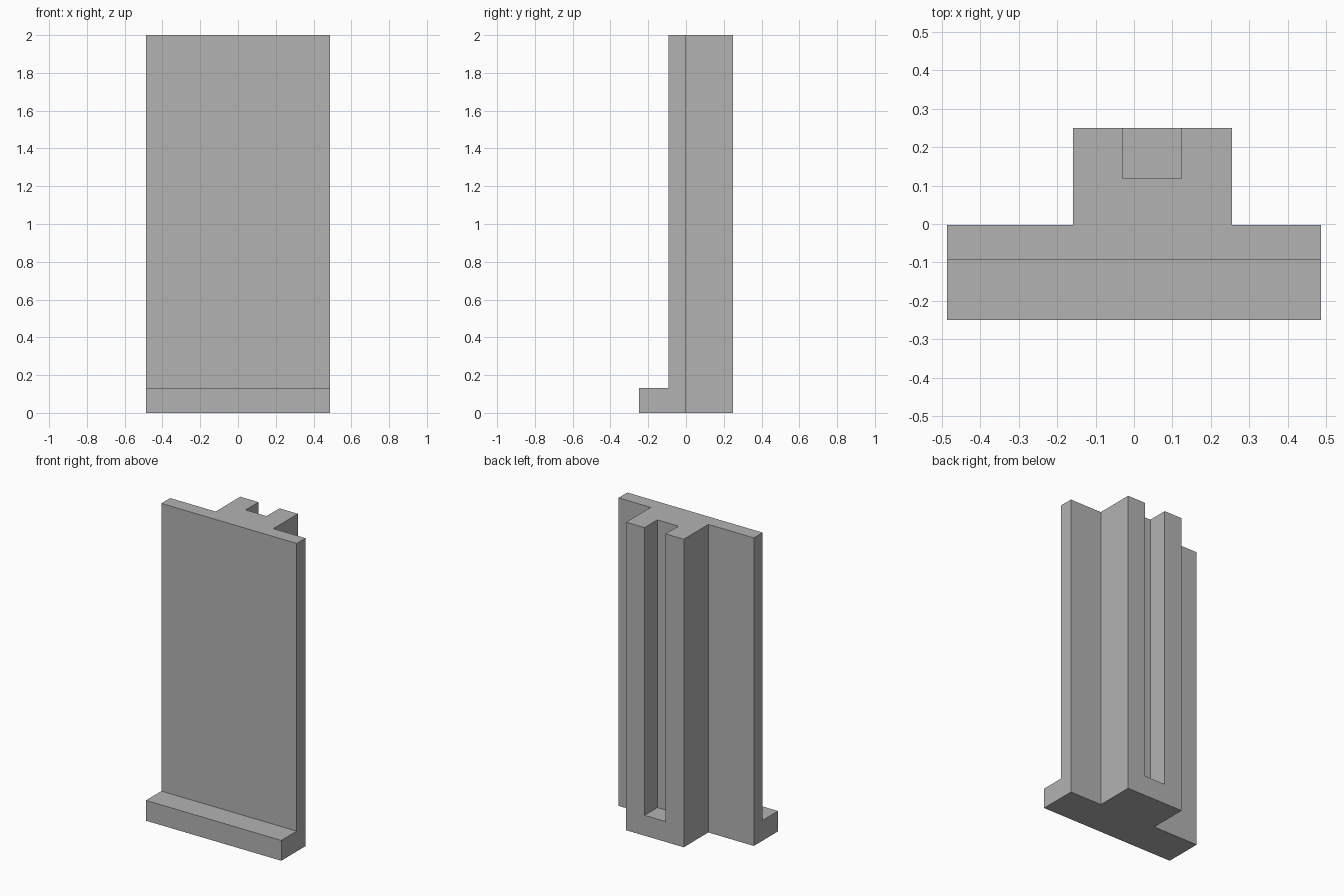
import bpy
import bmesh

cube = bpy.data.objects.get("Cube")
if cube:
    bpy.data.objects.remove(cube, do_unlink=True)

grey = bpy.data.materials.new("plain grey")
grey.use_nodes = True
colour = (0.45, 0.45, 0.45, 1)
grey.diffuse_color = colour
grey.node_tree.nodes["Principled BSDF"].inputs["Base Color"].default_value = colour

HEIGHT, LEDGE = 2.0, 0.132
HALF_W = 0.486
FRONT, PLATE_FRONT, PLATE_BACK, BACK = -0.25, -0.092, -0.002, 0.25
RIB_R, RIB_L = -0.159, 0.255
SLOT_R, SLOT_L, SLOT_Y = -0.028, 0.123, 0.118


def prism(bm, outline, z0, z1):
    """Extrude a flat outline upward into a closed solid."""
    face = bm.faces.new([bm.verts.new((x, y, z0)) for x, y in outline])
    top = bmesh.ops.extrude_face_region(bm, geom=[face])["geom"]
    verts = [v for v in top if isinstance(v, bmesh.types.BMVert)]
    bmesh.ops.translate(bm, verts=verts, vec=(0, 0, z1 - z0))
    bmesh.ops.recalc_face_normals(bm, faces=bm.faces)


def make_object(name, outline, z0, z1):
    bm = bmesh.new()
    prism(bm, outline, z0, z1)
    mesh = bpy.data.meshes.new(name)
    bm.to_mesh(mesh)
    bm.free()
    mesh.materials.append(grey)
    obj = bpy.data.objects.new(name, mesh)
    bpy.context.collection.objects.link(obj)
    return obj


def rect(x0, x1, y0, y1):
    return [(x0, y0), (x1, y0), (x1, y1), (x0, y1)]


# Front plate with the off-centre rib behind it, as one T-shaped section
panel = make_object("panel", [
    (-HALF_W, PLATE_FRONT), (HALF_W, PLATE_FRONT), (HALF_W, PLATE_BACK),
    (RIB_L, PLATE_BACK), (RIB_L, BACK), (RIB_R, BACK),
    (RIB_R, PLATE_BACK), (-HALF_W, PLATE_BACK)], 0, HEIGHT)

# Ledge along the foot of the plate
foot = make_object("foot_ledge", rect(-HALF_W, HALF_W, FRONT, PLATE_FRONT), 0, LEDGE)

# Slot down the back of the rib, closed at the foot
cutter = make_object("slot_cutter", rect(SLOT_R, SLOT_L, SLOT_Y, BACK + 0.1),
                     LEDGE, HEIGHT + 0.1)

# Merge the ledge, then cut the slot
for other, operation in ((foot, "UNION"), (cutter, "DIFFERENCE")):
    mod = panel.modifiers.new(operation.lower(), "BOOLEAN")
    mod.operation = operation
    mod.solver = "EXACT"
    mod.object = other
    bpy.context.view_layer.objects.active = panel
    bpy.ops.object.modifier_apply(modifier=mod.name)
    bpy.data.objects.remove(other, do_unlink=True)
